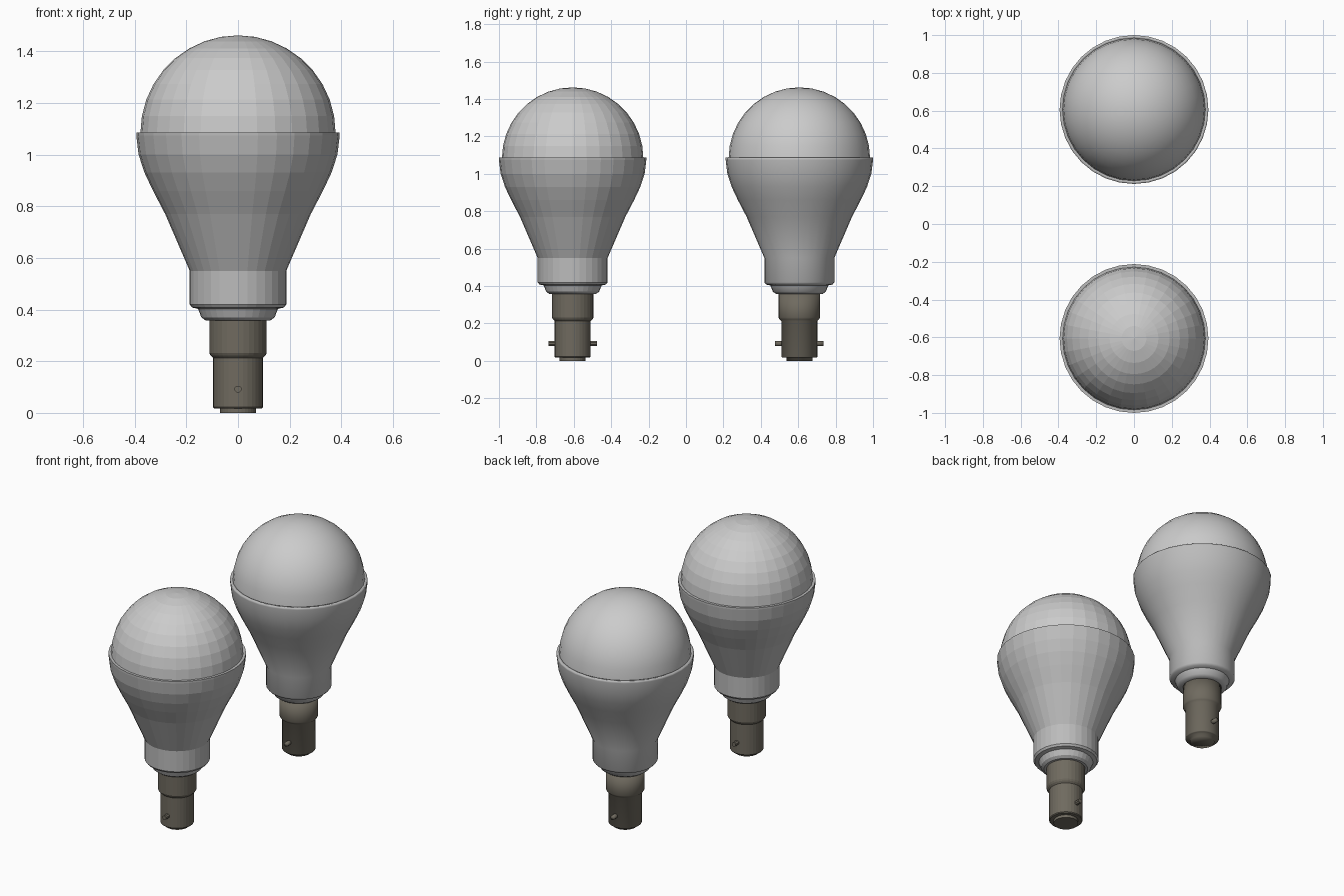
import bpy, bmesh, math
from mathutils import Matrix

if "Cube" in bpy.data.objects:
    bpy.data.objects.remove(bpy.data.objects["Cube"])

SIDES = 32


def material(name, rgb):
    m = bpy.data.materials.new(name)
    m.diffuse_color = (*rgb, 1)
    m.use_nodes = True
    m.node_tree.nodes["Principled BSDF"].inputs["Base Color"].default_value = m.diffuse_color
    return m


housing_mat = material("housing_grey", (0.5, 0.5, 0.5))
metal_mat = material("dull_metal", (0.16, 0.145, 0.115))


def finish(name, bm, y, smooth, mat):
    bmesh.ops.recalc_face_normals(bm, faces=bm.faces)
    me = bpy.data.meshes.new(name)
    for f in bm.faces:
        f.smooth = smooth
    bm.to_mesh(me)
    bm.free()
    ob = bpy.data.objects.new(name, me)
    ob.location.y = y
    if mat:
        me.materials.append(mat)
    bpy.context.collection.objects.link(ob)
    return ob


def lathe(name, profile, y, smooth, mat=None):
    """Spin an (r, z) profile about the vertical axis."""
    bm = bmesh.new()
    vs = [bm.verts.new((r, 0, z)) for r, z in profile]
    es = [bm.edges.new(p) for p in zip(vs, vs[1:])]
    bmesh.ops.spin(bm, geom=vs + es, cent=(0, 0, 0), axis=(0, 0, 1),
                   angle=2 * math.pi, steps=SIDES, use_duplicate=False)
    bmesh.ops.remove_doubles(bm, verts=bm.verts, dist=1e-4)
    bmesh.ops.dissolve_degenerate(bm, edges=bm.edges, dist=1e-5)
    return finish(name, bm, y, smooth, mat)


# Profiles shared by both bulbs
RINGS = 9
dome = [(0.378 * math.cos(a), 1.084 + 0.378 * math.sin(a))
        for a in (math.pi / 2 * i / RINGS for i in range(RINGS))] + [(0, 1.462)]
housing = [(0.376, 1.075), (0.378, 1.086), (0.394, 1.086), (0.394, 1.074),
           (0.385, 1.0), (0.362, 0.93), (0.329, 0.86), (0.282, 0.77),
           (0.187, 0.55), (0.187, 0.42), (0.178, 0.408), (0.15, 0.402)]
collar = [(0.155, 0.404), (0.142, 0.37), (0.125, 0.358), (0.1, 0.358)]
cap = [(0, 0.36), (0.111, 0.36), (0.111, 0.232), (0.106, 0.222), (0.096, 0.212),
       (0.096, 0.022), (0.092, 0.017), (0.07, 0.017), (0.07, 0.0), (0, 0.0)]


def bulb(label, y, smooth):
    lathe(label + "_dome", dome, y, smooth)
    lathe(label + "_housing", housing, y, smooth, housing_mat)
    lathe(label + "_collar", collar, y, smooth, housing_mat)
    lathe(label + "_cap", cap, y, smooth, metal_mat)
    # Bayonet pins on both sides of the cap
    bm = bmesh.new()
    for s in (-1, 1):
        bmesh.ops.create_cone(
            bm, cap_ends=True, segments=8, radius1=0.014, radius2=0.014, depth=0.05,
            matrix=Matrix.Translation((0, s * 0.104, 0.092))
            @ Matrix.Rotation(math.pi / 2, 4, 'X') @ Matrix.Rotation(math.pi / 8, 4, 'Z'))
    finish(label + "_bayonet_pins", bm, y, smooth, metal_mat)


# Faceted bulb in front, smooth bulb behind
bulb("faceted_bulb", -0.606, False)
bulb("smooth_bulb", 0.606, True)
